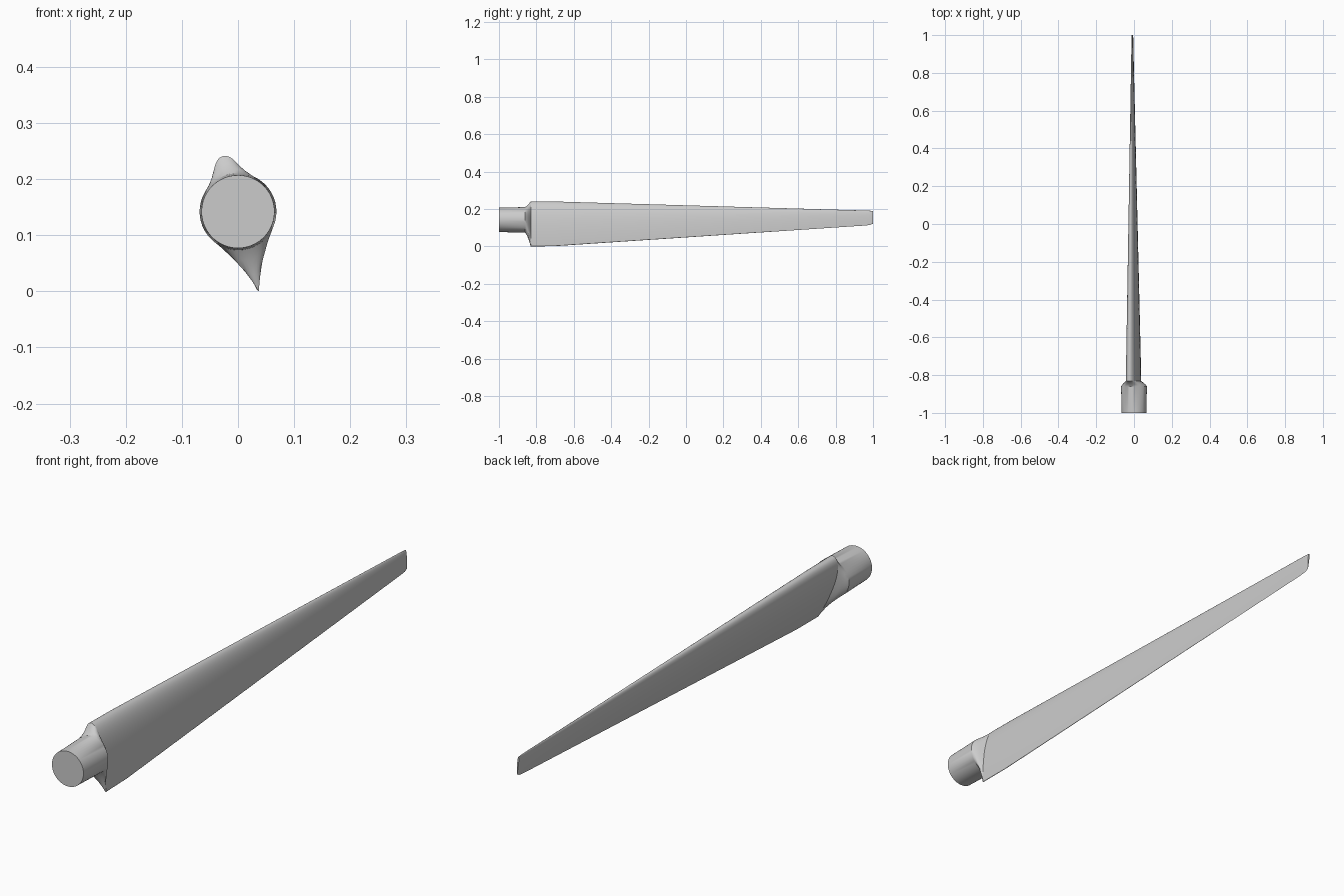
import bpy, bmesh, math
from mathutils import Vector

cube = bpy.data.objects.get("Cube")
if cube:
    bpy.data.objects.remove(cube, do_unlink=True)

N = 48  # points around each section

grey = bpy.data.materials.new("light_grey")
grey.use_nodes = True
grey.diffuse_color = (0.6, 0.6, 0.6, 1)
grey.node_tree.nodes["Principled BSDF"].inputs["Base Color"].default_value = (0.6, 0.6, 0.6, 1)


def circle(y, radius, height=0.142):
    """Round section, starting at the top and leaning like the blade."""
    lean = math.radians(-14)
    return [Vector((radius * math.sin(a + lean), y, height + radius * math.cos(a + lean)))
            for a in (math.tau * i / N for i in range(N))]


def airfoil(y, nose, tail, thickness):
    """Teardrop section; nose and tail are (x, z)."""
    nose, tail = Vector(nose), Vector(tail)
    chord = tail - nose
    side = Vector((-chord.y, chord.x)).normalized()
    points = []
    for i in range(N):
        a = math.tau * i / N
        c = (1 - math.cos(a)) / 2
        half = 5 * thickness * (0.2969 * math.sqrt(c) - 0.126 * c - 0.3516 * c**2
                                + 0.2843 * c**3 - 0.1015 * c**4)
        p = nose + chord * c + side * half * (1 if a < math.pi else -1)
        points.append(Vector((p.x, y, p.y)))
    return points


def loft(name, sections, cap_start=True, cap_end=True):
    bm = bmesh.new()
    rings = [[bm.verts.new(p) for p in s] for s in sections]
    for a, b in zip(rings, rings[1:]):
        for i in range(N):
            j = (i + 1) % N
            bm.faces.new((a[i], a[j], b[j], b[i]))
    if cap_start:
        bm.faces.new(rings[0])
    if cap_end:
        bm.faces.new(rings[-1])
    bmesh.ops.recalc_face_normals(bm, faces=bm.faces)
    mesh = bpy.data.meshes.new(name)
    bm.to_mesh(mesh)
    bm.free()
    mesh.materials.append(grey)
    obj = bpy.data.objects.new(name, mesh)
    bpy.context.collection.objects.link(obj)
    bpy.ops.object.select_all(action="DESELECT")
    obj.select_set(True)
    bpy.context.view_layer.objects.active = obj
    bpy.ops.object.shade_smooth_by_angle(angle=math.radians(30))
    return obj


# Blade: long tapered teardrop with a clipped tip
root = airfoil(-0.83, (-0.027, 0.241), (0.037, 0.0), 0.06)
blade = [root, airfoil(-0.7, (-0.026, 0.24), (0.035, 0.002), 0.056)]
for k in range(1, 9):
    f = k / 8
    blade.append(airfoil(-0.7 + 1.66 * f,
                         (-0.026 + 0.015 * f, 0.24 - 0.048 * f),
                         (0.035 - 0.039 * f, 0.002 + 0.11 * f),
                         0.056 - 0.048 * f))
blade.append(airfoil(0.985, (-0.011, 0.191), (-0.004, 0.115), 0.007))
blade.append(airfoil(1.0, (-0.011, 0.189), (-0.005, 0.122), 0.006))
loft("blade", blade)

# Root: round shank that flares slightly, then blends into the blade
shank = [circle(-1.0, 0.065), circle(-0.86, 0.0685)]
blend = [[a.lerp(b, w) + Vector((0, dy, 0)) for a, b in zip(shank[1], root)]
         for w, dy in ((0.25, 0.004), (0.6, 0.003))]
loft("root_shank", shank + blend + [root], cap_end=False)
